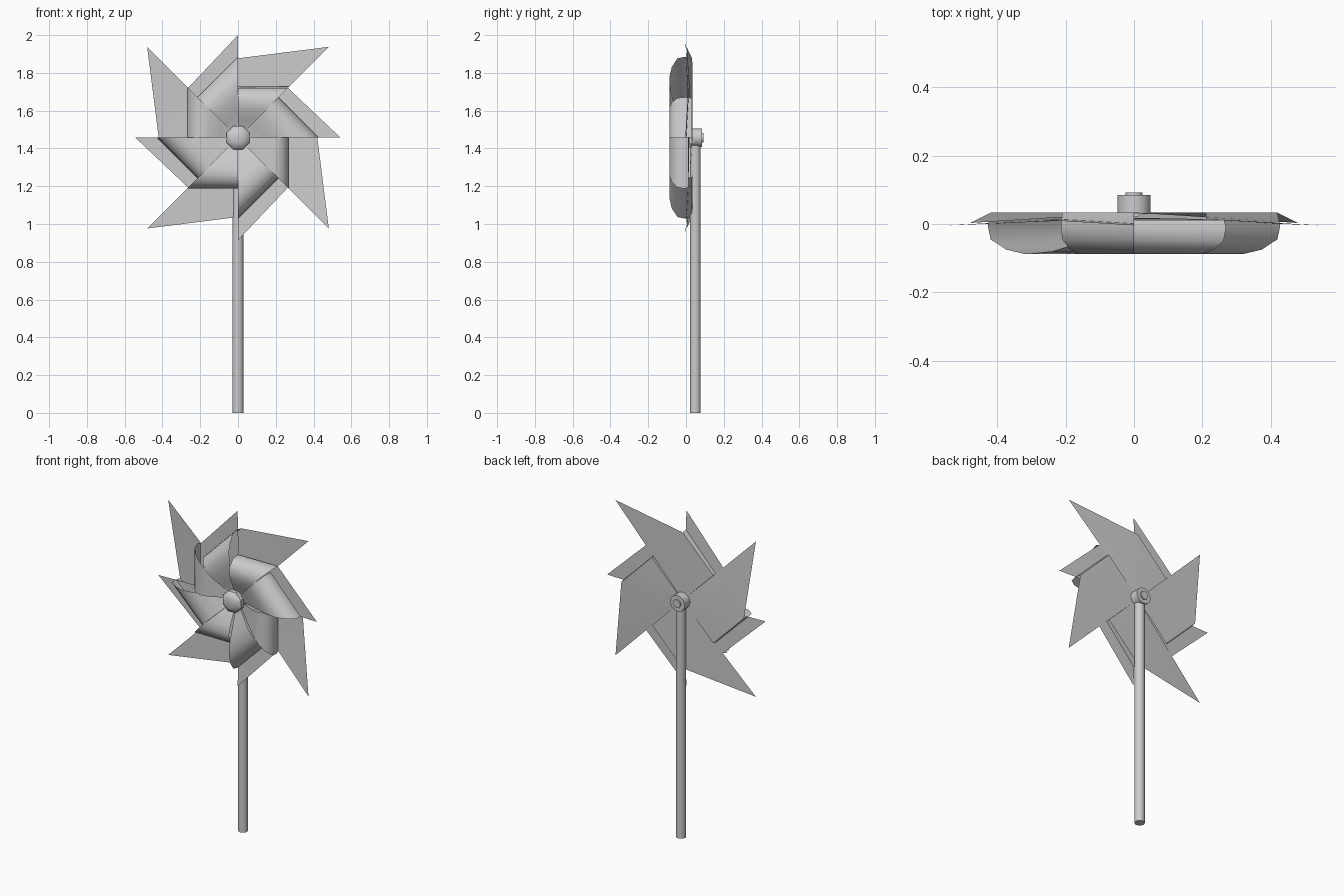
import bpy, bmesh, math
from mathutils import Vector

if "Cube" in bpy.data.objects:
    bpy.data.objects.remove(bpy.data.objects["Cube"], do_unlink=True)

HUB_Z = 1.457

grey = bpy.data.materials.new("plain grey")
grey.use_nodes = True
grey.diffuse_color = (0.6, 0.6, 0.6, 1)
grey.node_tree.nodes["Principled BSDF"].inputs["Base Color"].default_value = (0.6, 0.6, 0.6, 1)


def finish(bm, name, angle):
    """Turn the bmesh into a named, smoothed object."""
    mesh = bpy.data.meshes.new(name)
    bm.to_mesh(mesh)
    bm.free()
    mesh.materials.append(grey)
    obj = bpy.data.objects.new(name, mesh)
    bpy.context.collection.objects.link(obj)
    bpy.ops.object.select_all(action='DESELECT')
    obj.select_set(True)
    bpy.context.view_layer.objects.active = obj
    bpy.ops.object.shade_smooth_by_angle(angle=math.radians(angle))
    return obj


def paper_sheet(name, back, curl, start, tip_radius, tip_y):
    """Four blades: flat back, pointed tip, and a corner curled to the hub."""
    bm = bmesh.new()
    for k in range(4):
        a = math.radians(start - 90 * k)
        u_dir = Vector((math.cos(a), 0, math.sin(a)))
        t_dir = Vector((math.sin(a), 0, -math.cos(a)))

        def vert(u, t, y):
            return bm.verts.new(u_dir * u + t_dir * t + Vector((0, y, HUB_Z)))

        u_max, y_hub = back[-1][0], back[0][1]
        rows = []
        for i, (u, y) in enumerate(back + curl):
            row = [vert(u, 0, y), vert(u, u, y)]
            if i < len(back):
                f = u / u_max
                row.append(vert(0, tip_radius * f, y_hub + (tip_y - y_hub) * f))
            rows.append(row)
        for r, s in zip(rows, rows[1:]):
            for c in range(min(len(r), len(s)) - 1):
                bm.faces.new((r[c], r[c + 1], s[c + 1], s[c]))
    bmesh.ops.remove_doubles(bm, verts=bm.verts, dist=0.0005)
    bmesh.ops.recalc_face_normals(bm, faces=bm.faces)
    return finish(bm, name, 50)


def turned(name, profile, sides, angle=35):
    """Capped lathe around the wheel axle; profile holds (radius, y)."""
    bm = bmesh.new()
    rings = []
    for r, y in profile:
        ring = []
        for i in range(sides):
            a = 2 * math.pi * (i + 0.5) / sides
            ring.append(bm.verts.new((r * math.cos(a), y, HUB_Z + r * math.sin(a))))
        rings.append(ring)
    for p, q in zip(rings, rings[1:]):
        for i in range(sides):
            j = (i + 1) % sides
            bm.faces.new((p[i], p[j], q[j], q[i]))
    bm.faces.new(rings[0])
    bm.faces.new(rings[-1])
    bmesh.ops.recalc_face_normals(bm, faces=bm.faces)
    return finish(bm, name, angle)


# Large rear sheet, tips on the diagonals
paper_sheet("large_paper_wheel",
            [(0, .033), (.15, .034), (.297, .033)],
            [(.303, -.005), (.297, -.045), (.265, -.075), (.226, -.088),
             (.17, -.08), (.1, -.05), (.05, -.03), (0, -.025)],
            135, .68, .003)

# Small front sheet, tips upright and level
paper_sheet("small_paper_wheel",
            [(0, .018), (.135, .016), (.264, .012)],
            [(.27, -.01), (.262, -.05), (.235, -.075), (.2, -.088),
             (.15, -.078), (.09, -.05), (.05, -.03), (0, -.025)],
            90, .543, -.004)

# Front knob, rear boss and axle end
turned("front_knob", [(.067, -.01), (.067, -.06), (.055, -.075), (.03, -.085)], 8)
turned("rear_boss", [(.05, .03), (.05, .085)], 16)
turned("axle_end", [(.025, .08), (.025, .092)], 16)

# Stick
bm = bmesh.new()
stick_height = HUB_Z - 0.03
bmesh.ops.create_cone(bm, cap_ends=True, segments=16, radius1=.029, radius2=.029,
                      depth=stick_height)
bmesh.ops.translate(bm, verts=bm.verts, vec=(0, .049, stick_height / 2))
finish(bm, "stick", 35)
